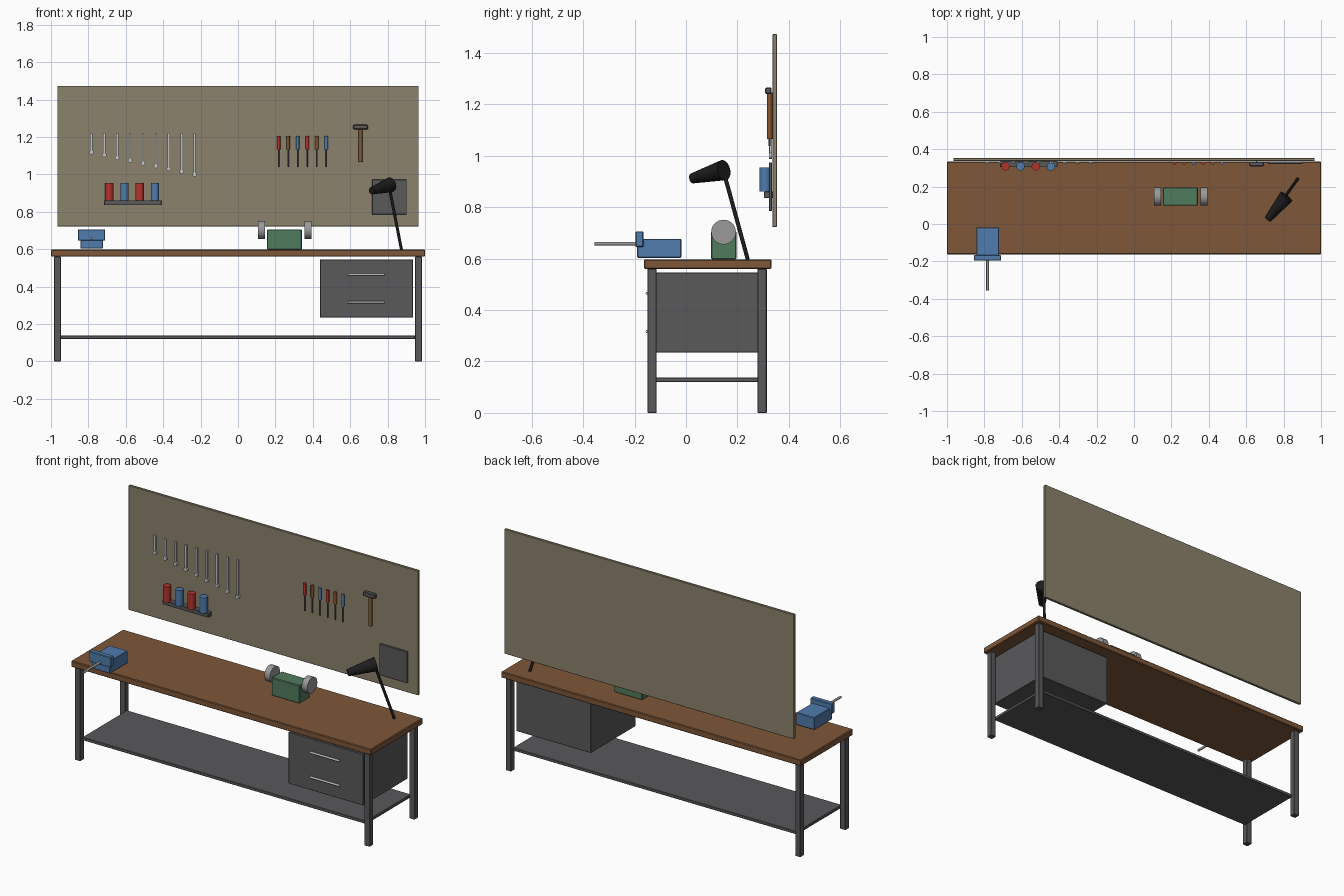
import bpy, bmesh
from mathutils import Vector

if "Cube" in bpy.data.objects:
    bpy.data.objects.remove(bpy.data.objects["Cube"])


def mat(name, r, g, b):
    m = bpy.data.materials.new(name)
    m.diffuse_color = (r, g, b, 1)
    m.use_nodes = True
    m.node_tree.nodes["Principled BSDF"].inputs["Base Color"].default_value = m.diffuse_color
    return m


WOOD = mat("bench wood", 0.21, 0.095, 0.04)
HANDLE = mat("handle wood", 0.24, 0.09, 0.03)
BOARD = mat("board tan", 0.26, 0.225, 0.15)
DARK = mat("dark metal", 0.10, 0.10, 0.105)
STEEL = mat("bright steel", 0.55, 0.56, 0.58)
STONE = mat("wheel grey", 0.32, 0.32, 0.32)
BLUE = mat("blue paint", 0.08, 0.20, 0.42)
GREEN = mat("green paint", 0.08, 0.20, 0.11)
RED = mat("red paint", 0.45, 0.035, 0.025)
BLACK = mat("lamp black", 0.012, 0.012, 0.013)


def finish(name, bm, m):
    me = bpy.data.meshes.new(name)
    bm.to_mesh(me)
    bm.free()
    me.materials.append(m)
    ob = bpy.data.objects.new(name, me)
    bpy.context.collection.objects.link(ob)
    return ob


def box(name, x, y, z, m, bevel=0.002):
    """Box from (min, max) pairs, with slightly softened edges."""
    bm = bmesh.new()
    bmesh.ops.create_cube(bm, size=1)
    for v in bm.verts:
        v.co = [(a + b) / 2 + c * (b - a) for (a, b), c in zip((x, y, z), v.co)]
    if bevel:
        bmesh.ops.bevel(bm, geom=bm.edges[:], offset=bevel, segments=1, affect='EDGES')
    return finish(name, bm, m)


def rod(name, p, q, r1, m, r2=None, n=24):
    """Cylinder or cone from p to q."""
    p, q = Vector(p), Vector(q)
    d = q - p
    bm = bmesh.new()
    bmesh.ops.create_cone(bm, cap_ends=True, segments=n, radius1=r1,
                          radius2=r1 if r2 is None else r2, depth=d.length)
    rot = d.to_track_quat('Z', 'Y')
    for v in bm.verts:
        v.co = rot @ v.co + (p + q) / 2
    ob = finish(name, bm, m)
    bpy.context.view_layer.objects.active = ob
    ob.select_set(True)
    bpy.ops.object.shade_smooth_by_angle(angle=0.6)
    ob.select_set(False)
    return ob


# Bench
box("bench_top", (-1, 1), (-0.163, 0.333), (0.56, 0.597), WOOD, 0.004)
for sx, side in ((-1, "left"), (1, "right")):
    for y, end in ((-0.132, "front"), (0.296, "back")):
        x = sx * 0.965
        box(f"{end}_{side}_leg", (x - 0.018, x + 0.018), (y - 0.018, y + 0.018), (0, 0.56), DARK)
box("lower_shelf", (-0.947, 0.947), (-0.13, 0.295), (0.12, 0.138), DARK)

# Drawer cabinet with two pull bars
box("drawer_cabinet", (0.438, 0.936), (-0.145, 0.28), (0.235, 0.545), DARK)
for i, z in enumerate((0.316, 0.465)):
    rod(f"drawer_pull_{i}", (0.588, -0.151, z), (0.784, -0.151, z), 0.006, STEEL, n=12)

# Tool board
box("tool_board", (-0.966, 0.966), (0.337, 0.353), (0.722, 1.473), BOARD)

# Vise
box("vise_body", (-0.843, -0.722), (-0.19, -0.018), (0.603, 0.677), BLUE, 0.003)
box("vise_jaw", (-0.856, -0.711), (-0.196, -0.166), (0.645, 0.706), BLUE, 0.003)
rod("vise_handle", (-0.783, -0.355, 0.658), (-0.783, -0.19, 0.658), 0.007, STONE, n=16)

# Bench grinder
box("grinder_body", (0.155, 0.342), (0.098, 0.196), (0.597, 0.706), GREEN, 0.004)
for i, x in enumerate((0.107, 0.356)):
    rod(f"grinder_wheel_{i}", (x, 0.146, 0.703), (x + 0.037, 0.146, 0.703), 0.048, STONE, n=32)

# Lamp
rod("lamp_arm", (0.874, 0.24, 0.597), (0.81, 0.15, 0.925), 0.008, BLACK, n=16)
rod("lamp_shade", (0.715, 0.025, 0.912), (0.815, 0.147, 0.944), 0.02, BLACK, 0.04)

# Hammer
rod("hammer_handle", (0.655, 0.325, 1.065), (0.655, 0.325, 1.245), 0.011, HANDLE, n=16)
box("hammer_head", (0.616, 0.694), (0.308, 0.333), (1.24, 1.266), DARK, 0.004)

# Square plate on the board
box("square_plate", (0.717, 0.902), (0.322, 0.335), (0.785, 0.973), DARK)

# Screwdrivers
for i in range(6):
    x = 0.217 + 0.051 * i
    rod(f"screwdriver_grip_{i}", (x, 0.325, 1.133), (x, 0.325, 1.204), 0.009,
        (RED, HANDLE, BLUE)[i % 3], n=12)
    rod(f"screwdriver_shaft_{i}", (x, 0.325, 1.038), (x, 0.325, 1.135), 0.004, DARK, n=8)

# Wrenches, growing longer to the right
for i in range(9):
    x, z = -0.784 + 0.069 * i, 1.118 - 0.0148 * i
    box(f"wrench_bar_{i}", (x - 0.006, x + 0.006), (0.325, 0.334), (z, 1.222), STEEL, 0)
    rod(f"wrench_head_{i}", (x, 0.323, z), (x, 0.335, z), 0.012, STEEL, n=12)

# Cans on a small shelf
box("can_shelf", (-0.717, -0.41), (0.304, 0.337), (0.835, 0.861), DARK)
for i in range(4):
    x = -0.688 + 0.0813 * i
    rod(f"can_{i}", (x, 0.308, 0.86), (x, 0.308, 0.955), 0.022, (RED, BLUE)[i % 2])
